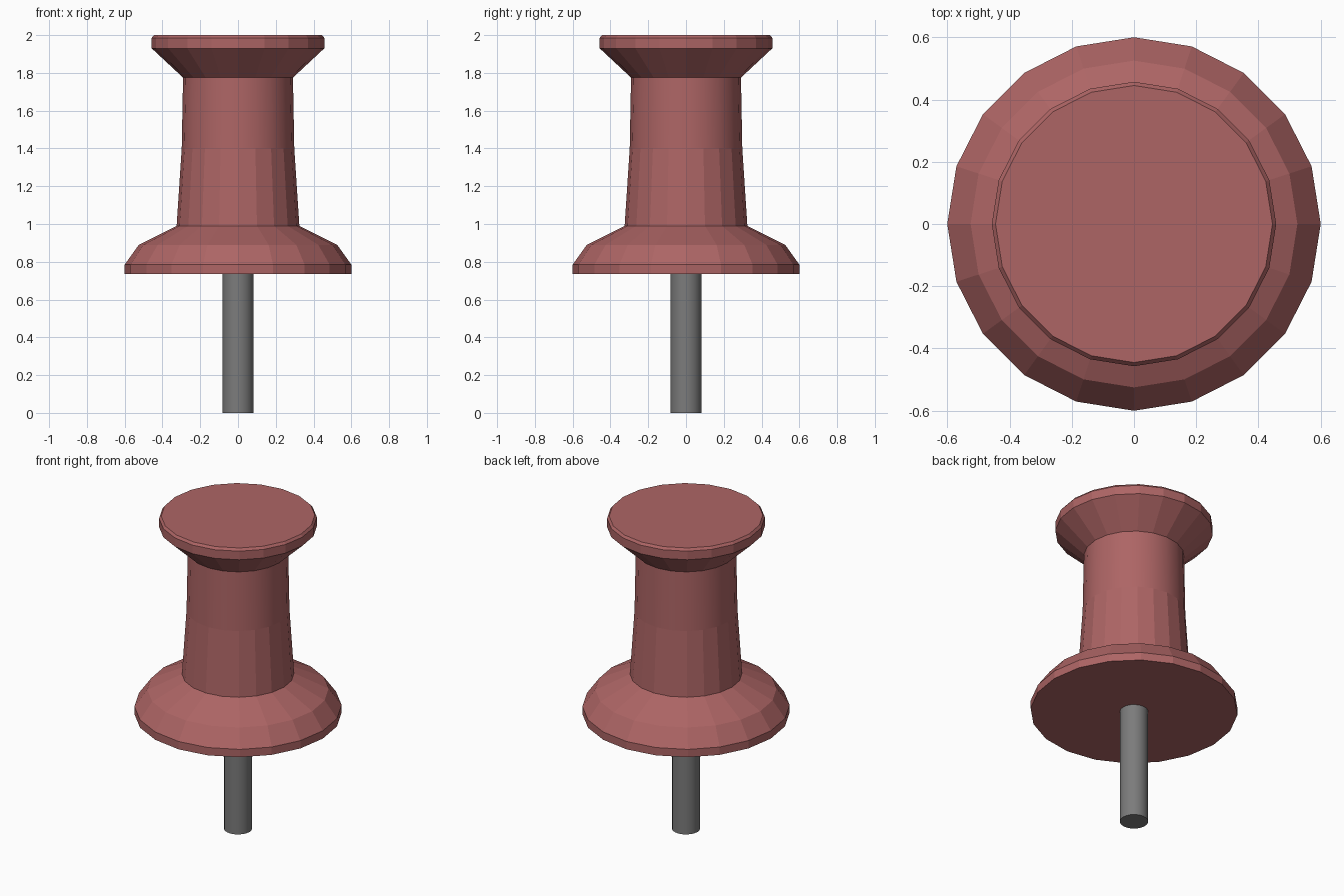
import bpy, bmesh, math

if "Cube" in bpy.data.objects:
    bpy.data.objects.remove(bpy.data.objects["Cube"])


def material(name, color):
    m = bpy.data.materials.new(name)
    m.diffuse_color = color
    m.use_nodes = True
    m.node_tree.nodes["Principled BSDF"].inputs["Base Color"].default_value = m.diffuse_color
    return m


def lathe(name, profile, sides, mat, smooth_bands=()):
    """Revolve (radius, z) points about z and cap both ends."""
    bm = bmesh.new()
    rings = [[bm.verts.new((r * math.cos(2 * math.pi * i / sides),
                            r * math.sin(2 * math.pi * i / sides), z))
              for i in range(sides)] for r, z in profile]
    for band, (a, b) in enumerate(zip(rings, rings[1:])):
        for i in range(sides):
            j = (i + 1) % sides
            f = bm.faces.new((a[i], a[j], b[j], b[i]))
            f.smooth = band in smooth_bands
    bm.faces.new(rings[0][::-1])
    bm.faces.new(rings[-1])
    # keep creases where the outline turns or a smooth band meets a flat one
    for e in bm.edges:
        e.smooth = all(f.smooth for f in e.link_faces)
    me = bpy.data.meshes.new(name)
    bm.to_mesh(me)
    bm.free()
    me.materials.append(mat)
    ob = bpy.data.objects.new(name, me)
    bpy.context.collection.objects.link(ob)
    return ob


red = material("red_plastic", (0.42, 0.13, 0.13, 1))
steel = material("steel", (0.2, 0.2, 0.2, 1))

# Plastic grip: flared base, tapered neck, dished head with chamfered rim
grip = [(0.6, 0.735), (0.6, 0.785), (0.525, 0.89), (0.325, 0.99),
        (0.298, 1.4), (0.291, 1.775), (0.457, 1.93), (0.457, 1.985),
        (0.445, 2.0)]
lathe("grip", grip, 20, red, smooth_bands=(4,))

# Metal pin, slightly sunk into the grip
lathe("pin", [(0.082, 0.0), (0.082, 0.745)], 20, steel, smooth_bands=(0,))
